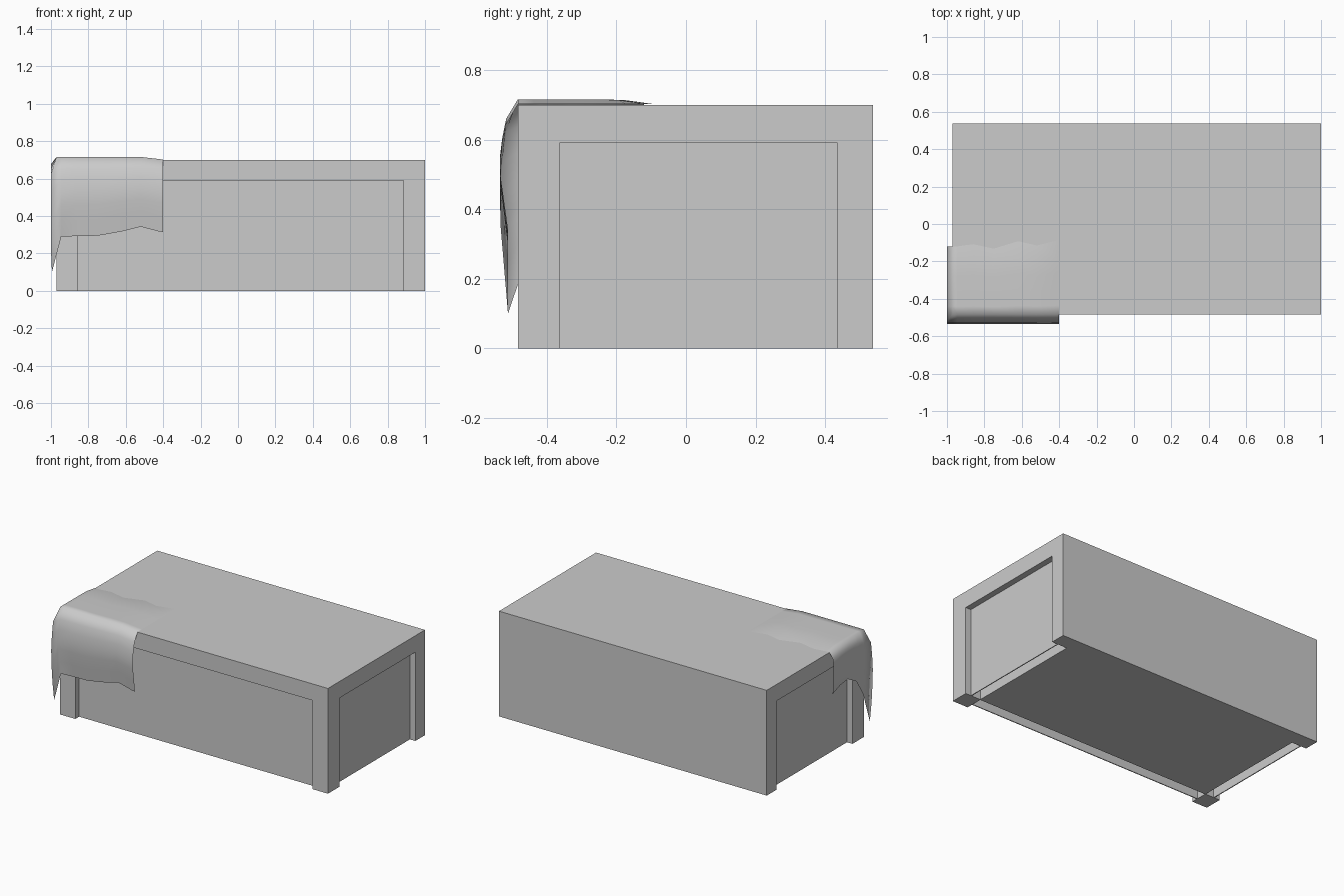
import bpy, bmesh
from mathutils import Vector

if "Cube" in bpy.data.objects:
    bpy.data.objects.remove(bpy.data.objects["Cube"])


def make_object(name, bm):
    me = bpy.data.meshes.new(name)
    bm.to_mesh(me)
    bm.free()
    ob = bpy.data.objects.new(name, me)
    bpy.context.collection.objects.link(ob)
    return ob


def add_box(bm, x0, x1, y0, y1, z0, z1):
    verts = bmesh.ops.create_cube(bm, size=1)["verts"]
    for v in verts:
        v.co = Vector(((x0 + x1) / 2 + v.co.x * (x1 - x0),
                       (y0 + y1) / 2 + v.co.y * (y1 - y0),
                       (z0 + z1) / 2 + v.co.z * (z1 - z0)))


# Outer size, leg openings, panel inset and panel thickness
X0, X1, Y0, Y1, H = -0.97, 1.0, -0.483, 0.537, 0.70
OX0, OX1, OY0, OY1, OH = -0.86, 0.886, -0.365, 0.435, 0.59
INSET, WALL, E = 0.04, 0.006, 0.001

# Table body: solid block with a flat back
bm = bmesh.new()
add_box(bm, X0, X1, Y0, Y1, 0, H)
body = make_object("table_body", bm)

# Recesses between the legs, and slots behind the thin panels open below
bm = bmesh.new()
for a, b, top in ((-0.1, INSET, OH), (INSET + WALL, 0.116, OH - 0.01)):
    add_box(bm, OX0 + E, OX1 - E, Y0 + a, Y0 + b, -0.1, top)
    add_box(bm, X0 + a, min(X0 + b, OX0 - E), OY0 + E, OY1, -0.1, top)
    add_box(bm, max(X1 - b, OX1 + E), X1 - a, OY0 + E, OY1, -0.1, top)
cutter = make_object("recess_cutter", bm)
cutter.hide_render = True
cutter.hide_viewport = True
mod = body.modifiers.new("recesses", "BOOLEAN")
mod.operation = "DIFFERENCE"
mod.solver = "EXACT"
mod.object = cutter

# Cloth draped over the front left corner
front = [(-0.40, 0.315), (-0.42, 0.317), (-0.52, 0.343), (-0.62, 0.318),
         (-0.75, 0.295), (-0.86, 0.293), (-0.945, 0.29)]      # x, hem height
side = [(-0.44, 0.31), (-0.37, 0.42), (-0.28, 0.47), (-0.20, 0.46),
        (-0.12, 0.43)]                                        # y, hem height
back_edge = [-0.085, -0.09, -0.115, -0.092, -0.132, -0.108, -0.12, -0.12]
TOP = 0.716
xs = [x for x, _ in front] + [X0]
ys = [Y0] + [y for y, _ in side]


def top_z(x, y_ratio):
    lift = (TOP - H - 0.002) * min(1, max(0, (-0.40 - x) / 0.11))
    return H + 0.002 + lift * min(1, (1 - y_ratio) / 0.26)


bm = bmesh.new()
# Flat part lying on the top
grid = []
for x, yb in zip(xs, back_edge):
    col = []
    for y in ys:
        r = (y - Y0) / (ys[-1] - Y0)
        col.append(bm.verts.new((x, Y0 + r * (yb - Y0), top_z(x, r))))
    grid.append(col)
for a, b in zip(grid, grid[1:]):
    for j in range(len(ys) - 1):
        bm.faces.new((a[j], a[j + 1], b[j + 1], b[j]))

# Hanging skirt around the corner: drop fraction and bulge
profile = [(0.15, 0.65), (0.30, 0.87), (0.45, 1.0), (0.60, 0.95),
           (0.80, 0.75), (1.0, 0.55)]
rim = [(grid[i][0], (0, -0.052), front[i][1]) for i in range(len(front))]
rim.append((grid[-1][0], (-0.03, -0.052), 0.10))
rim += [(grid[-1][j + 1], (-0.03, 0), side[j][1]) for j in range(len(side))]
cols = []
for v, (nx, ny), hem in rim:
    col = [v]
    for t, bulge in profile:
        side_bulge = min(1, bulge * 1.5)
        col.append(bm.verts.new((v.co.x + nx * side_bulge, v.co.y + ny * bulge,
                                 v.co.z + (hem - v.co.z) * t)))
    cols.append(col)
for a, b in zip(cols, cols[1:]):
    for j in range(len(profile)):
        bm.faces.new((a[j], b[j], b[j + 1], a[j + 1]))
bmesh.ops.recalc_face_normals(bm, faces=bm.faces)
bm.faces.ensure_lookup_table()
bm.normal_update()
if bm.faces[0].normal.z < 0:
    bmesh.ops.reverse_faces(bm, faces=bm.faces)
for f in bm.faces:
    f.smooth = True
make_object("draped_cloth", bm)
